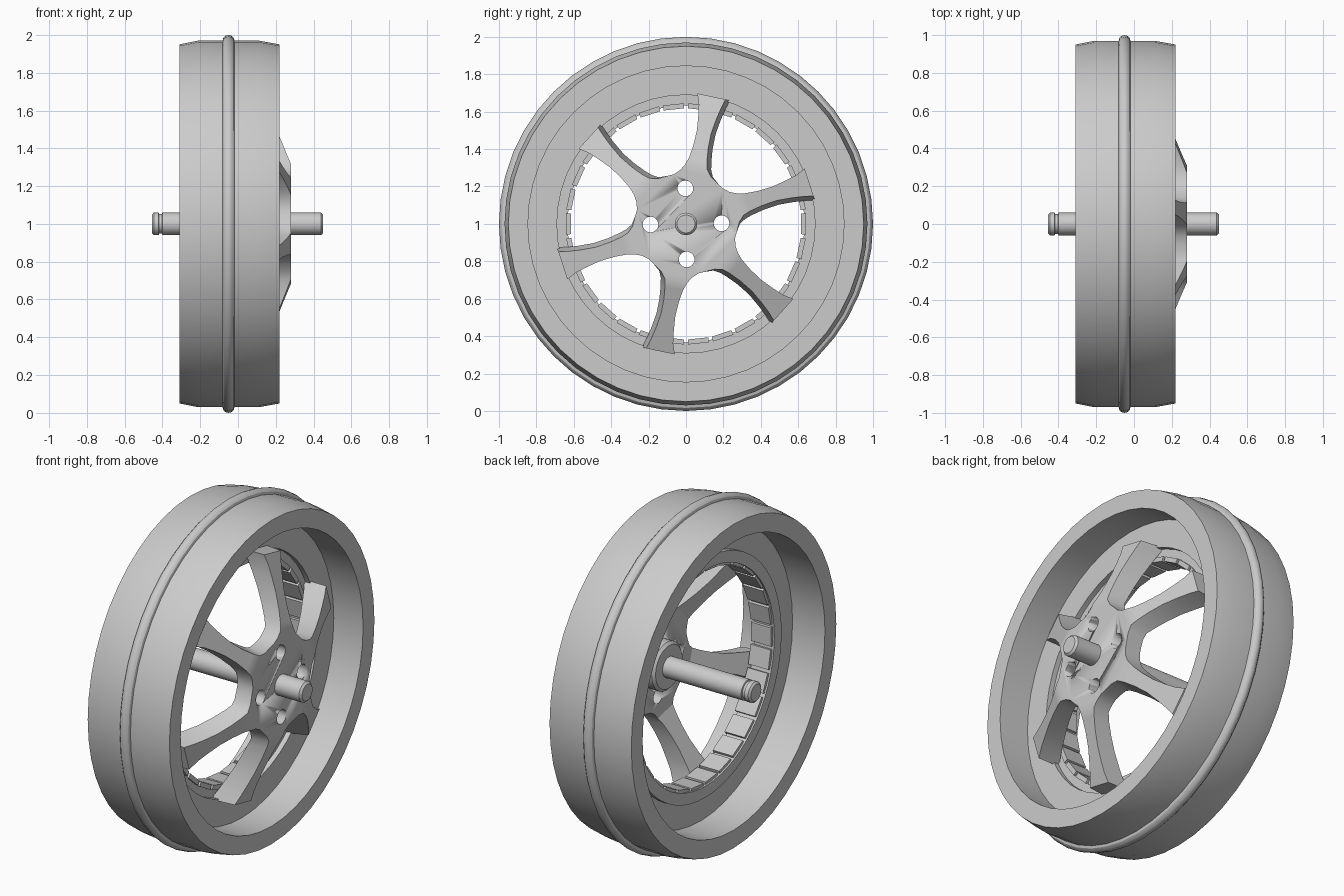
import bpy, bmesh, math
from mathutils import Vector

if "Cube" in bpy.data.objects:
    bpy.data.objects.remove(bpy.data.objects["Cube"])

CZ = 1.0  # wheel axis runs along x at this height


def finish(name, bm, angle=30):
    bmesh.ops.recalc_face_normals(bm, faces=bm.faces[:])
    me = bpy.data.meshes.new(name)
    bm.to_mesh(me)
    bm.free()
    ob = bpy.data.objects.new(name, me)
    bpy.context.collection.objects.link(ob)
    bpy.ops.object.select_all(action='DESELECT')
    ob.select_set(True)
    bpy.context.view_layer.objects.active = ob
    bpy.ops.object.shade_smooth_by_angle(angle=math.radians(angle))
    return ob


def polar(x, r, a, cy=0.0, cz=CZ):
    return Vector((x, cy + r * math.cos(a), cz + r * math.sin(a)))


def lathe(name, profile, segs=48, closed=True, cy=0.0, cz=CZ):
    """Revolve (x, r) points about the axle; open profiles get end caps."""
    bm = bmesh.new()
    rings = [[bm.verts.new(polar(x, r, 2 * math.pi * i / segs, cy, cz)) for i in range(segs)]
             for x, r in profile]
    n = len(rings)
    for k in range(n if closed else n - 1):
        a, b = rings[k], rings[(k + 1) % n]
        for i in range(segs):
            j = (i + 1) % segs
            bm.faces.new((a[i], a[j], b[j], b[i]))
    if not closed:
        bm.faces.new(rings[0])
        bm.faces.new(rings[-1])
    return finish(name, bm)


# Rim with central web
lathe("rim", [(-.31, .95), (-.21, .97), (.11, .97), (.22, .95), (.22, .845), (.03, .845),
              (.03, .69), (-.10, .69), (-.10, .845), (-.31, .845)])

# Rounded bead around the tread
lathe("tread_bead", [(-.05 + .032 * math.cos(t * math.pi / 6), .968 + .032 * math.sin(t * math.pi / 6))
                     for t in range(12)])

# Inner ring carrying the tiles
lathe("inner_ring", [(-.13, .70), (-.13, .633), (.0, .633), (.0, .70)], 60)

# Tiles lining the inner ring
bm = bmesh.new()
COUNT = 30
for k in range(COUNT):
    mid = 2 * math.pi * k / COUNT
    loops = []
    for x in (-.12, .01):
        loops.append([bm.verts.new(polar(x, r, mid + s * math.radians(5.1)))
                      for r, s in ((.618, -1), (.618, 1), (.645, 1), (.645, -1))])
    a, b = loops
    bm.faces.new(a)
    bm.faces.new(b)
    for i in range(4):
        j = (i + 1) % 4
        bm.faces.new((a[i], a[j], b[j], b[i]))
finish("ring_tiles", bm)

# Six-spoke plate: stations are (distance out, clockwise half width, other half width)
stations = [(.245, .125, .12), (.275, .088, .09), (.31, .072, .071), (.35, .064, .058),
            (.42, .056, .049), (.50, .055, .047), (.58, .066, .056), (.64, .078, .066), (.695, .093, .086)]
bm = bmesh.new()
hub_front, hub_back = [], []
edge_pairs = []
for k in range(6):
    a = math.radians(18 + 60 * k)
    u, n = Vector((0, math.cos(a), math.sin(a))), Vector((0, -math.sin(a), math.cos(a)))
    rows = []
    for d, wr, wl in stations:
        t = max(0, (d - .31) / .38)
        draft = .024 * min(1, max(0, (d - .245) / .07))
        front, back = .28 - .15 * t, .18 - .19 * t
        rows.append([bm.verts.new(u * d + n * w + Vector((x, 0, CZ)))
                     for x, w in ((front, -wr + draft), (front, wl), (back, wl), (back, -wr))])
    for p, q in zip(rows, rows[1:]):
        for i in range(4):
            j = (i + 1) % 4
            bm.faces.new((p[i], p[j], q[j], q[i]))
    bm.faces.new(rows[-1])
    hub_front += rows[0][:2]
    hub_back += [rows[0][3], rows[0][2]]
bm.faces.new(hub_front)
bm.faces.new(hub_back)
for i in range(1, 12, 2):  # window walls between neighbouring spokes
    j = (i + 1) % 12
    bm.faces.new((hub_front[i], hub_front[j], hub_back[j], hub_back[i]))
plate = finish("spoke_plate", bm, 25)

# Four bolt holes through the hub
for k in range(4):
    a = math.radians(91 + 90 * k)
    cutter = lathe("bolt_hole_cutter", [(.05, .042), (.4, .042)], 24, False,
                   .19 * math.cos(a), CZ + .19 * math.sin(a))
    mod = plate.modifiers.new("bolt_hole", 'BOOLEAN')
    mod.operation = 'DIFFERENCE'
    mod.solver = 'EXACT'
    mod.object = cutter
    cutter.hide_render = True
    cutter.hide_viewport = True

# Boss behind the hub
lathe("hub_boss", [(.20, .14), (.125, .14), (.11, .125)], 32, False)

# Axle with a retaining groove at one end
lathe("axle", [(-.455, .048), (-.445, .06), (-.42, .06), (-.418, .052), (-.402, .052), (-.40, .06),
               (.438, .06), (.45, .048)], 32, False)
